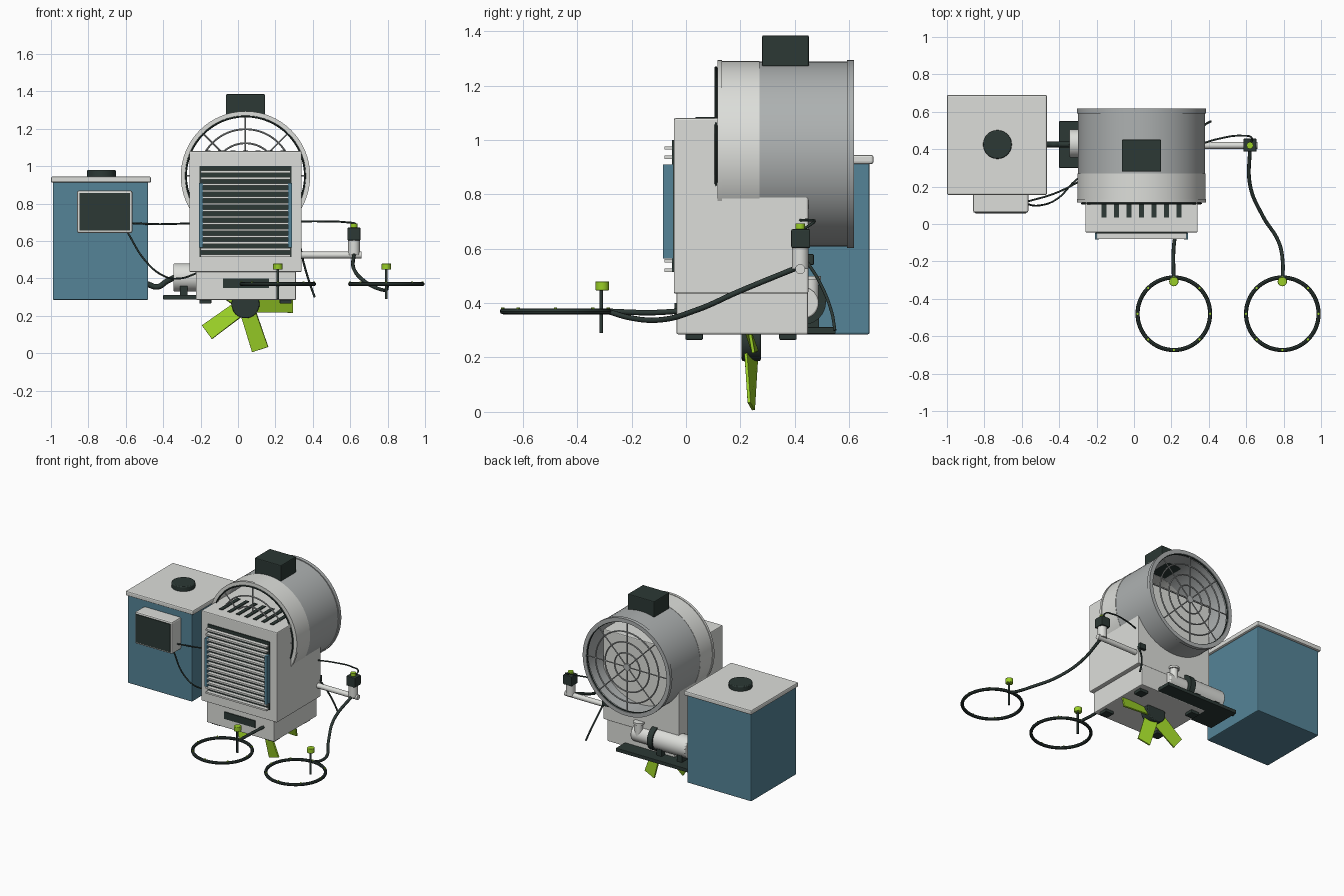
import bpy, bmesh
from math import pi, cos, sin, radians
from mathutils import Vector, Matrix

if "Cube" in bpy.data.objects:
    bpy.data.objects.remove(bpy.data.objects["Cube"])


def material(name, r, g, b):
    m = bpy.data.materials.new(name)
    m.diffuse_color = (r, g, b, 1)
    m.use_nodes = True
    m.node_tree.nodes["Principled BSDF"].inputs["Base Color"].default_value = m.diffuse_color
    return m


LIGHT = material("light_shell", 0.72, 0.73, 0.70)
GREY = material("grey_metal", 0.42, 0.44, 0.44)
DARK = material("dark_plastic", 0.025, 0.04, 0.035)
BLUE = material("blue_tank", 0.09, 0.23, 0.31)
GREEN = material("green_plastic", 0.32, 0.62, 0.02)


def finish(o, name, mat, bevel=0, smooth=True):
    o.name = name
    o.data.materials.append(mat)
    if bevel:
        b = o.modifiers.new("bevel", 'BEVEL')
        b.width, b.segments = bevel, 2
    if smooth:
        bpy.context.view_layer.objects.active = o
        o.select_set(True)
        bpy.ops.object.shade_smooth_by_angle(angle=radians(35))
        o.select_set(False)
    return o


def from_bmesh(bm, name, mat, bevel=0, smooth=True):
    me = bpy.data.meshes.new(name)
    bmesh.ops.recalc_face_normals(bm, faces=bm.faces)
    bm.to_mesh(me)
    bm.free()
    o = bpy.data.objects.new(name, me)
    bpy.context.collection.objects.link(o)
    return finish(o, name, mat, bevel, smooth)


def box(name, x, y, z, mat, bevel=0.0):
    """Box given by its (low, high) limits on each axis."""
    bm = bmesh.new()
    bmesh.ops.create_cube(bm, size=1)
    for v in bm.verts:
        v.co = [(a[0] + a[1]) / 2 + c * (a[1] - a[0]) for a, c in zip((x, y, z), v.co)]
    return from_bmesh(bm, name, mat, bevel, False)


def rod(name, p, q, r, mat, seg=32, bevel=0):
    """Cylinder from p to q."""
    p, q = Vector(p), Vector(q)
    bpy.ops.mesh.primitive_cylinder_add(vertices=seg, radius=r, depth=(q - p).length, location=(p + q) / 2)
    o = bpy.context.object
    o.rotation_euler = (q - p).to_track_quat('Z', 'Y').to_euler()
    return finish(o, name, mat, bevel)


def tube(name, centre, r_in, r_out, y0, y1, mat):
    """Open tube along y, spun from a rectangular section."""
    bm = bmesh.new()
    vs = [bm.verts.new((r, y, 0)) for r, y in ((r_in, y0), (r_out, y0), (r_out, y1), (r_in, y1))]
    edges = [bm.edges.new((vs[i], vs[(i + 1) % 4])) for i in range(4)]
    bmesh.ops.spin(bm, geom=vs + edges, cent=(0, 0, 0), axis=(0, 1, 0), angle=2 * pi, steps=64)
    bmesh.ops.remove_doubles(bm, verts=bm.verts, dist=1e-5)
    o = from_bmesh(bm, name, mat)
    o.location = centre
    return o


def ring(name, centre, R, r, mat, upright=False):
    bpy.ops.mesh.primitive_torus_add(major_radius=R, minor_radius=r, major_segments=64,
                                     minor_segments=8, location=centre,
                                     rotation=(pi / 2 if upright else 0, 0, 0))
    return finish(bpy.context.object, name, mat)


def hose(name, pts, r, mat=DARK):
    cu = bpy.data.curves.new(name, 'CURVE')
    cu.dimensions = '3D'
    cu.bevel_depth, cu.bevel_resolution, cu.use_fill_caps = r, 2, True
    s = cu.splines.new('BEZIER')
    s.bezier_points.add(len(pts) - 1)
    for b, p in zip(s.bezier_points, pts):
        b.co = p
        b.handle_left_type = b.handle_right_type = 'AUTO'
    o = bpy.data.objects.new(name, cu)
    bpy.context.collection.objects.link(o)
    cu.materials.append(mat)


CX = 0.04  # centre of the machine

# water tank
box("tank", (-0.99, -0.48), (0.165, 0.675), (0.285, 0.915), BLUE, 0.006)
box("tank_lid", (-1.0, -0.465), (0.155, 0.69), (0.912, 0.945), LIGHT, 0.008)
rod("tank_cap", (-0.73, 0.425, 0.94), (-0.73, 0.425, 0.98), 0.077, DARK, bevel=0.006)

# controller on the tank front
box("control_box", (-0.86, -0.565), (0.06, 0.168), (0.642, 0.87), LIGHT, 0.01)
box("control_screen", (-0.848, -0.577), (0.055, 0.07), (0.656, 0.857), DARK)

# main housing and base
box("housing", (CX - 0.3, CX + 0.3), (-0.045, 0.45), (0.435, 1.08), LIGHT, 0.006)
box("base", (CX - 0.265, CX + 0.27), (-0.035, 0.449), (0.285, 0.44), LIGHT, 0.006)
box("base_display", (-0.08, 0.165), (-0.042, -0.03), (0.35, 0.4), DARK)
for sx in (-1, 1):
    for y in (0.03, 0.375):
        x = CX + sx * 0.215
        box("foot", (x - 0.032, x + 0.032), (y - 0.032, y + 0.032), (0.265, 0.29), DARK, 0.004)
for i in range(7):
    x = CX + (i - 3) * 0.067
    box("top_vent", (x - 0.013, x + 0.013), (0.035, 0.24), (1.07, 1.085), DARK)

# louvred front panel
box("louvre_panel", (CX - 0.245, CX + 0.245), (-0.052, -0.04), (0.515, 1.0), DARK)
for i in range(14):
    z = 0.52 + i * 0.0346
    box("louvre", (CX - 0.24, CX + 0.24), (-0.08, -0.05), (z - 0.005, z + 0.007), LIGHT)
for sx in (-1, 1):
    x = CX + sx * 0.238
    box("louvre_side_bar", (x - 0.01, x + 0.01), (-0.084, -0.048), (0.565, 0.91), BLUE)

# fan drum, collars and wire grilles
C = (CX, 0, 0.948)
tube("drum", C, 0.328, 0.34, 0.125, 0.61, GREY)
tube("drum_collar", C, 0.327, 0.342, 0.122, 0.27, LIGHT)
tube("front_rim", C, 0.318, 0.346, 0.115, 0.133, LIGHT)
tube("back_rim", C, 0.318, 0.346, 0.592, 0.618, GREY)
for side, y in (("front", 0.11), ("back", 0.608)):
    for R in (0.1, 0.175, 0.25, 0.318):
        ring(side + "_grille_ring", (CX, y, C[2]), R, 0.005, DARK if R > 0.3 else GREY, True)
    rod(side + "_grille_boss", (CX, y - 0.006, C[2]), (CX, y + 0.006, C[2]), 0.025, GREY)
    for i in range(8):
        a = i * pi / 4
        rod(side + "_grille_spoke", (CX, y, C[2]), (CX + 0.32 * cos(a), y, C[2] + 0.32 * sin(a)),
            0.004, GREY, 8)
box("motor_box", (CX - 0.105, CX + 0.105), (0.28, 0.452), (1.27, 1.385), DARK, 0.006)

# propeller under the base: hub and five twisted blades
H = Vector((CX, 0.24, 0.262))
rod("propeller_hub", H - Vector((0, 0.035, 0)), H + Vector((0, 0.035, 0)), 0.075, DARK, bevel=0.005)
for i in range(5):
    bm = bmesh.new()
    bmesh.ops.create_cube(bm, size=1)
    bmesh.ops.scale(bm, vec=(0.21, 0.012, 0.092), verts=bm.verts)
    for v in bm.verts:
        turn = radians(28 if v.co.x < 0 else 10)
        v.co = Matrix.Rotation(turn, 3, 'X') @ v.co
        v.co.x += 0.15
    o = from_bmesh(bm, "propeller_blade", GREEN, 0.002, False)
    o.location = H
    o.rotation_euler = (0, -i * 2 * pi / 5, 0)

# pump on its mounting plate
box("pump_plate", (-0.4, 0.17), (0.3, 0.55), (0.287, 0.312), DARK, 0.003)
rod("pump_motor", (-0.345, 0.43, 0.405), (-0.08, 0.43, 0.405), 0.075, LIGHT, bevel=0.006)
rod("pump_flange", (-0.09, 0.43, 0.405), (-0.05, 0.43, 0.405), 0.085, DARK)
rod("pump_volute", (-0.05, 0.43, 0.4), (0.1, 0.43, 0.4), 0.058, LIGHT, bevel=0.006)
rod("pump_outlet", (0.05, 0.46, 0.4), (0.05, 0.46, 0.485), 0.028, LIGHT)
rod("pump_outlet_cap", (0.05, 0.46, 0.485), (0.05, 0.46, 0.5), 0.036, LIGHT)
for x in (-0.29, -0.13):
    box("pump_saddle", (x - 0.02, x + 0.02), (0.37, 0.49), (0.31, 0.36), DARK)
hose("suction_hose", [(-0.485, 0.425, 0.37), (-0.43, 0.425, 0.355), (-0.38, 0.425, 0.385), (-0.34, 0.425, 0.405)], 0.015)

# valve on its side arm
rod("side_arm", (0.33, 0.42, 0.525), (0.66, 0.42, 0.525), 0.018, LIGHT)
rod("valve_body", (0.62, 0.42, 0.525), (0.62, 0.42, 0.61), 0.031, LIGHT)
box("valve_solenoid", (0.585, 0.655), (0.387, 0.457), (0.603, 0.672), DARK, 0.005)
rod("valve_cap", (0.62, 0.42, 0.67), (0.62, 0.42, 0.693), 0.018, GREEN, 16)

# drip rings with stakes and emitters
for x in (0.213, 0.793):
    ring("drip_ring", (x, -0.48, 0.37), 0.194, 0.011, DARK)
    rod("drip_stake", (x, -0.312, 0.29), (x, -0.312, 0.46), 0.007, DARK, 12)
    rod("stake_head", (x, -0.308, 0.447), (x, -0.308, 0.48), 0.025, GREEN, 20, 0.003)
    for i in range(8):
        a = i * pi / 4 + pi / 2
        p = Vector((x + 0.194 * cos(a), -0.48 + 0.194 * sin(a), 0.37))
        rod("emitter", p, p + Vector((0, 0, 0.0135)), 0.006, GREEN, 8)

# hoses and cables
hose("valve_hose", [(0.62, 0.42, 0.535), (0.622, 0.2, 0.445), (0.69, 0.04, 0.375),
                    (0.775, -0.1, 0.338), (0.795, -0.2, 0.345), (0.795, -0.29, 0.37)], 0.01)
hose("base_hose", [(0.225, -0.03, 0.37), (0.212, -0.13, 0.365), (0.212, -0.29, 0.37)], 0.01)
hose("valve_cable", [(0.335, 0.42, 0.705), (0.45, 0.455, 0.705), (0.58, 0.472, 0.7),
                     (0.63, 0.46, 0.69), (0.622, 0.43, 0.67)], 0.005)
hose("rear_cable", [(0.335, 0.44, 0.56), (0.352, 0.49, 0.48), (0.385, 0.535, 0.37), (0.41, 0.548, 0.3)], 0.006)
hose("signal_cable", [(-0.57, 0.12, 0.695), (-0.42, 0.165, 0.69), (-0.25, 0.25, 0.695)], 0.005)
hose("pump_cable", [(-0.59, 0.11, 0.645), (-0.5, 0.1, 0.5), (-0.41, 0.135, 0.42),
                    (-0.31, 0.235, 0.4), (-0.215, 0.3, 0.43)], 0.005)
box("cable_gland", (0.29, 0.34), (0.44, 0.47), (0.54, 0.58), DARK, 0.004)
